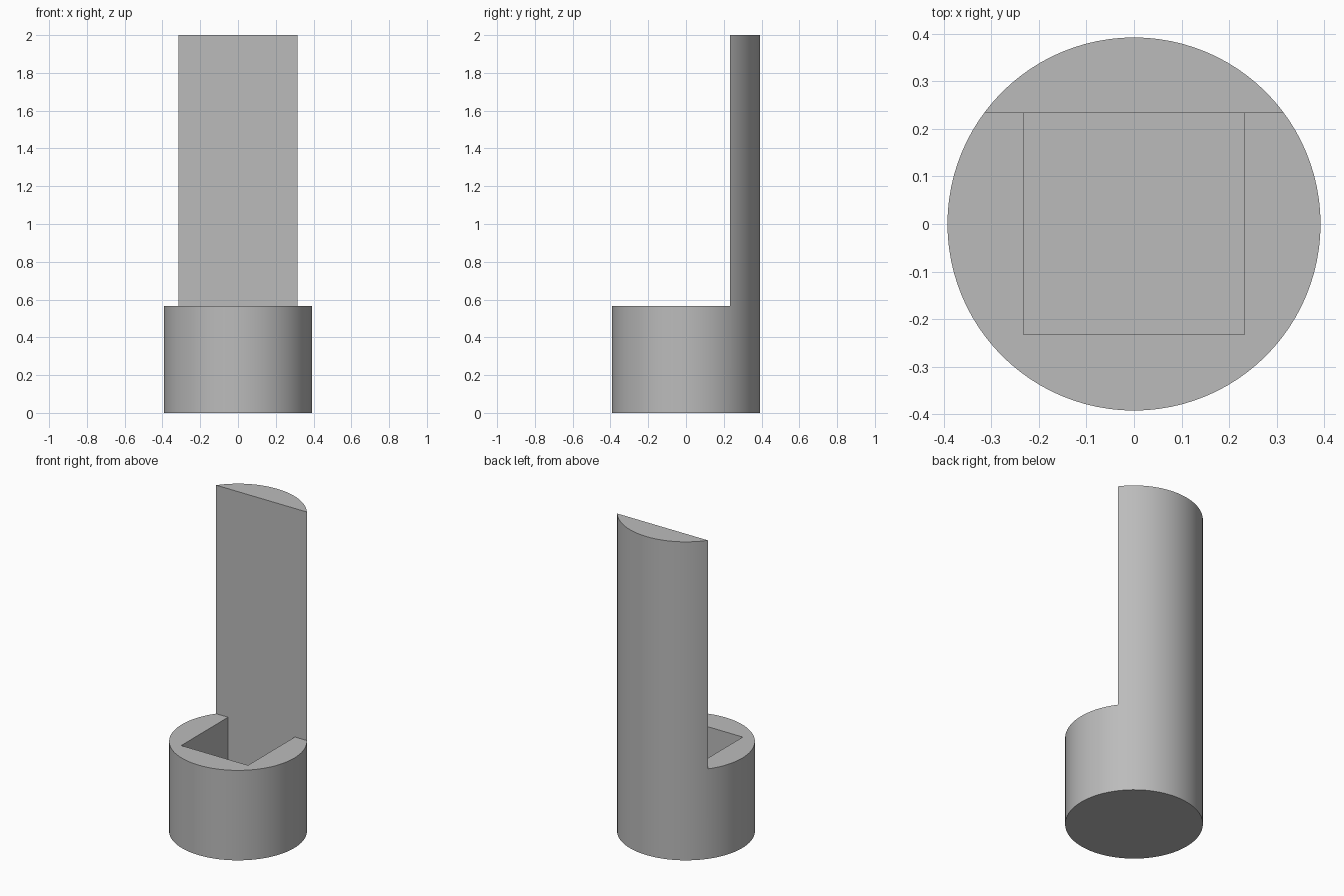
import bpy
import math

RADIUS = 0.392
HEIGHT = 2.0
RIM_Z = 0.565      # top of the round base
FLAT_Y = 0.233     # flat face of the upright, also the back wall of the socket
HALF = 0.232       # half width of the square socket
FLOOR_Z = 0.16     # socket floor

cube = bpy.data.objects.get("Cube")
if cube:
    bpy.data.objects.remove(cube, do_unlink=True)

grey = bpy.data.materials.new("plain grey")
grey.use_nodes = True
colour = (0.5, 0.5, 0.5, 1)
grey.diffuse_color = colour
grey.node_tree.nodes["Principled BSDF"].inputs["Base Color"].default_value = colour


def box(name, low, high):
    """Box spanning two opposite corners."""
    centre = [(a + b) / 2 for a, b in zip(low, high)]
    bpy.ops.mesh.primitive_cube_add(size=1, location=centre)
    obj = bpy.context.object
    obj.name = name
    obj.scale = [b - a for a, b in zip(low, high)]
    obj.hide_render = True
    return obj


def cut(target, cutter):
    """Subtract the cutter from the target, then discard it."""
    mod = target.modifiers.new("cut", 'BOOLEAN')
    mod.operation = 'DIFFERENCE'
    mod.solver = 'EXACT'
    mod.object = cutter
    bpy.context.view_layer.objects.active = target
    bpy.ops.object.modifier_apply(modifier=mod.name)
    bpy.data.objects.remove(cutter, do_unlink=True)


# Full-height round bar
bpy.ops.mesh.primitive_cylinder_add(vertices=96, radius=RADIUS, depth=HEIGHT,
                                    location=(0, 0, HEIGHT / 2))
holder = bpy.context.object
holder.name = "socket_holder"
holder.data.materials.append(grey)

# Remove the front of the bar above the base, leaving the upright
cut(holder, box("front_cutter", (-1, -1, RIM_Z), (1, FLAT_Y, HEIGHT + 1)))

# Sink the square socket, its back wall flush with the upright
cut(holder, box("socket_cutter", (-HALF, -HALF, FLOOR_Z), (HALF, FLAT_Y, RIM_Z + 0.2)))

# Smooth round sides with sharp edges
bpy.ops.object.select_all(action='DESELECT')
holder.select_set(True)
bpy.context.view_layer.objects.active = holder
bpy.ops.object.shade_smooth_by_angle(angle=math.radians(30))
